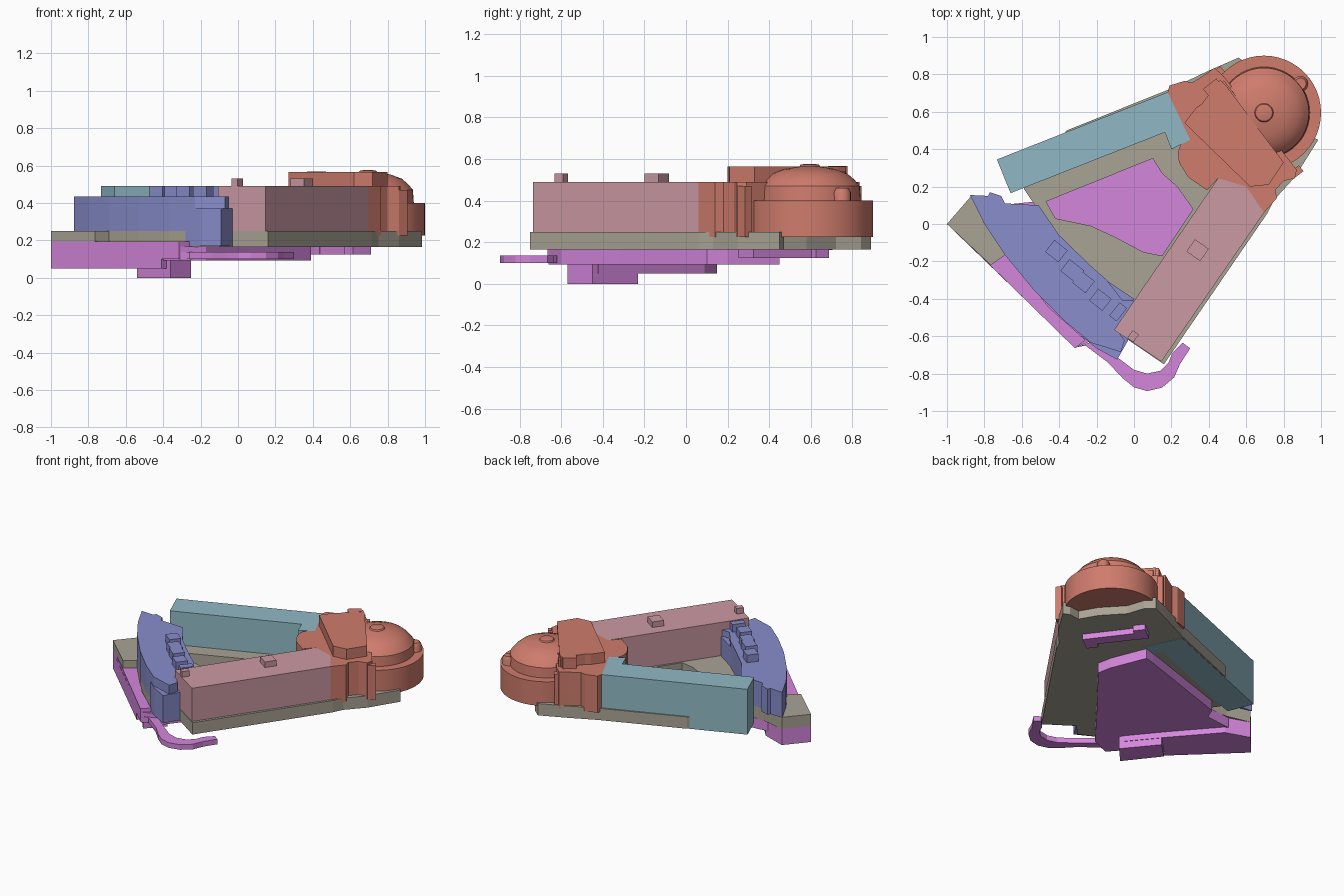
import bpy, bmesh, math

if "Cube" in bpy.data.objects:
    bpy.data.objects.remove(bpy.data.objects["Cube"])

PALETTE = {
    "olive": (0.40, 0.37, 0.30, 1), "red": (0.62, 0.20, 0.15, 1),
    "teal": (0.28, 0.48, 0.56, 1), "pink": (0.60, 0.32, 0.37, 1),
    "blue": (0.25, 0.27, 0.60, 1), "purple": (0.66, 0.24, 0.72, 1),
}
MATS = {}
for key, rgba in PALETTE.items():
    MATS[key] = bpy.data.materials.new(key)
    MATS[key].diffuse_color = rgba


def finish(name, mesh, color):
    bm = bmesh.new()
    bm.from_mesh(mesh)
    bmesh.ops.remove_doubles(bm, verts=bm.verts, dist=1e-5)
    bmesh.ops.recalc_face_normals(bm, faces=bm.faces)
    for f in bm.faces:
        f.smooth = False
        f.material_index = 0
    bm.to_mesh(mesh)
    bm.free()
    mesh.materials.clear()
    mesh.materials.append(MATS[color])
    ob = bpy.data.objects.new(name, mesh)
    bpy.context.collection.objects.link(ob)
    return ob


def prism(name, loops, z0, z1, color):
    """Extrude a plan outline (first loop) with optional holes (further loops)."""
    cu = bpy.data.curves.new(name + "_outline", 'CURVE')
    cu.dimensions, cu.fill_mode, cu.extrude = '2D', 'BOTH', (z1 - z0) / 2
    for loop in loops:
        sp = cu.splines.new('POLY')
        sp.points.add(len(loop) - 1)
        for p, (x, y) in zip(sp.points, loop):
            p.co = (x, y, 0, 1)
        sp.use_cyclic_u = True
    tmp = bpy.data.objects.new(name + "_outline", cu)
    bpy.context.collection.objects.link(tmp)
    dg = bpy.context.evaluated_depsgraph_get()
    mesh = bpy.data.meshes.new_from_object(tmp.evaluated_get(dg))
    bpy.data.objects.remove(tmp)
    for v in mesh.vertices:
        v.co.z += (z0 + z1) / 2
    return finish(name, mesh, color)


def block(name, x, y, sx, sy, deg, z0, z1, color):
    c, s = math.cos(math.radians(deg)), math.sin(math.radians(deg))
    pts = [(x + c * a * sx / 2 - s * b * sy / 2, y + s * a * sx / 2 + c * b * sy / 2)
           for a, b in ((-1, -1), (1, -1), (1, 1), (-1, 1))]
    return prism(name, [pts], z0, z1, color)


def lathe(name, x, y, profile, color, n=48):
    bm = bmesh.new()
    rings = [[bm.verts.new((x + r * math.cos(2 * math.pi * i / n),
                            y + r * math.sin(2 * math.pi * i / n), z)) for i in range(n)]
             for r, z in profile]
    for a, b in zip(rings, rings[1:]):
        for i in range(n):
            j = (i + 1) % n
            bm.faces.new((a[i], a[j], b[j], b[i]))
    bm.faces.new(rings[0])
    bm.faces.new(rings[-1])
    mesh = bpy.data.meshes.new(name)
    bm.to_mesh(mesh)
    bm.free()
    ob = finish(name, mesh, color)
    mesh.shade_smooth()
    bpy.context.view_layer.objects.active = ob
    ob.select_set(True)
    bpy.ops.object.shade_smooth_by_angle(angle=math.radians(35))
    ob.select_set(False)
    return ob


# Base storey with an open courtyard
base = [(-1, 0), (-.765, -.22), (-.69, -.166), (-.53, -.36), (-.37, -.52), (-.21, -.65),
        (-.10, -.70), (-.03, -.62), (.16, -.75), (.715, .06), (.75, .13), (.86, .25),
        (.985, .45), (.94, .47), (.86, .46), (.79, .58), (.66, .72), (.62, .84), (.56, .89),
        (.40, .82), (.20, .725), (-.36, .50), (-.59, .19), (-.53, .10), (-.70, .11), (-.87, .15)]
court = [(-.47, .12), (.10, .35), (.15, .27), (.23, .20), (.315, .08), (.15, -.17), (.05, -.15),
         (-.10, -.07), (-.23, -.01), (-.42, .03)]
prism("base_storey", [base, court], .165, .25, "olive")

# Long wings
prism("north_wing", [[(-.733, .345), (-.66, .165), (.165, .49), (.2, .4), (.30, .45), (.18, .705)]],
      .163, .49, "teal")
prism("east_wing", [[(-.107, -.567), (.147, -.735), (.695, .06), (.60, .2), (.45, .245)]],
      .25, .49, "pink")
block("east_roof_hut", .34, -.14, .09, .08, -35, .49, .53, "pink")
block("east_roof_vent", -.005, -.60, .04, .05, -35, .49, .53, "pink")

# Curved wing
arc = [(-.877, .155), (-.80, 0), (-.69, -.166), (-.53, -.36), (-.37, -.52), (-.23, -.635),
       (-.07, -.685), (-.05, -.62), (-.10, -.56), (.0, -.41), (-.06, -.41), (-.145, -.30),
       (-.235, -.22), (-.40, -.06), (-.51, .10), (-.69, .11), (-.71, .15), (-.77, .17), (-.78, .15)]
prism("curved_wing", [arc], .25, .435, "blue")
prism("curved_wing_low_end", [[(-.28, -.60), (-.20, -.665), (-.09, -.725), (-.03, -.62), (-.10, -.55)]],
      .17, .37, "blue")
prism("curved_wing_terrace", [[(-.15, -.30), (.0, -.40), (-.04, -.45), (-.2, -.35)]], .25, .39, "blue")
for i, (x, y, sx, sy) in enumerate([(-.415, -.145, .09, .08), (-.33, -.25, .10, .08), (-.27, -.31, .09, .08),
                                    (-.18, -.405, .09, .08), (-.085, -.47, .05, .09)]):
    block(f"curved_roof_unit_{i}", x, y, sx, sy, -38, .43, .49, "blue")

# Hub: stepped hall and round auditorium
hall = [(.18, .705), (.19, .74), (.27, .765), (.31, .755), (.38, .80), (.43, .835), (.48, .79),
        (.87, .29), (.86, .245), (.80, .23), (.755, .18), (.765, .14), (.695, .06), (.45, .245),
        (.39, .18), (.29, .25), (.24, .33), (.235, .39), (.27, .465), (.21, .56)]
prism("hub_hall", [hall], .225, .49, "red")
prism("hub_upper_hall", [[(.27, .54), (.33, .62), (.36, .64), (.46, .77), (.50, .73), (.80, .33),
                          (.72, .21), (.62, .2)]], .49, .565, "red")
lathe("auditorium_dome", .695, .595,
      [(.305, .225), (.305, .40), (.245, .40), (.24, .47), (.215, .50), (.18, .53), (.12, .552),
       (.05, .563), (.045, .572), (.02, .577)], "red")
block("stage_ridge", .55, .65, .035, .27, 38, .48, .54, "red")
block("hall_roof_unit", .42, .73, .09, .05, 38, .49, .567, "red")
lathe("stair_turret", .89, .75, [(.042, .23), (.042, .44), (.03, .46)], "red", 20)
for i in range(5):
    t = i / 4
    block(f"hall_buttress_{i}", .45 + .42 * t, .81 - .53 * t, .06, .04, 38, .225, .47, "red")

# Underside: sunken court floor, retaining wall, ramp
prism("court_floor", [[(.39, .10), (.37, .20), (.27, .45), (.20, .43), (-.50, .20), (-.53, .12), (-.72, .10),
                       (-.87, .0), (-.31, -.66), (-.17, -.60), (.05, -.32)]], .092, .166, "purple")
prism("retaining_wall", [[(-1, 0), (-.765, -.225), (-.315, -.665), (-.26, -.62), (-.45, -.45),
                          (-.69, -.16), (-.87, .15)]], .10, .194, "purple")
prism("lower_terrace", [[(-1, 0), (-.41, -.57), (-.27, -.42), (-.45, -.20), (-.70, .09), (-.87, .15)]],
      .05, .17, "purple")
prism("basement", [[(-.54, -.34), (-.43, -.23), (-.25, -.45), (-.36, -.57)]], 0, .10, "purple")
prism("curved_ramp", [[(-.31, -.66), (-.26, -.65), (-.14, -.74), (-.06, -.825), (0, -.873), (.07, -.893),
                       (.15, -.875), (.215, -.82), (.245, -.75), (.30, -.665), (.26, -.635), (.205, -.69),
                       (.185, -.74), (.14, -.785), (.07, -.80), (0, -.78), (-.08, -.72), (-.20, -.62)]],
      .10, .137, "purple")
block("under_hub_plant", .56, .46, .40, .08, -53, .125, .166, "purple")
for i, (x, y) in enumerate([(.64, .32), (.46, .62)]):
    block(f"under_hub_duct_{i}", x, y, .08, .12, -53, .125, .166, "purple")

for m in bpy.data.materials:
    if m.users and not m.is_grease_pencil:
        m.use_nodes = True
        m.node_tree.nodes["Principled BSDF"].inputs["Base Color"].default_value = m.diffuse_color
